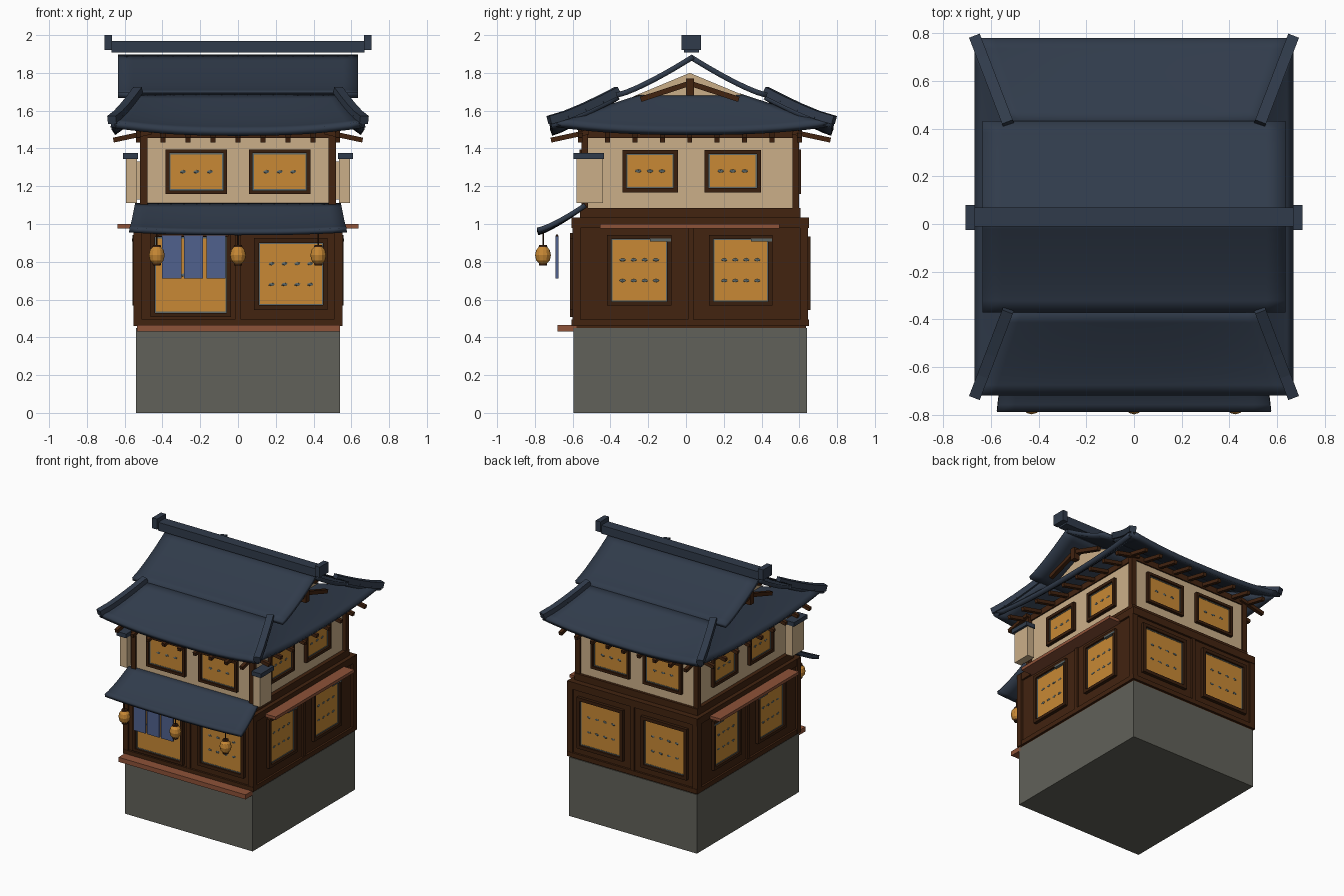
import bpy
import bmesh
from math import pi
from mathutils import Vector, Matrix

if "Cube" in bpy.data.objects:
    bpy.data.objects.remove(bpy.data.objects["Cube"])


def material(name, r, g, b):
    m = bpy.data.materials.new(name)
    m.use_nodes = True
    m.diffuse_color = (r, g, b, 1)
    m.node_tree.nodes["Principled BSDF"].inputs["Base Color"].default_value = (r, g, b, 1)
    return m


NAVY = material("navy tile", 0.03, 0.044, 0.07)
CREAM = material("cream plaster", 0.6, 0.43, 0.25)
BROWN = material("dark timber", 0.054, 0.017, 0.005)
FRAME = material("frame timber", 0.04, 0.013, 0.004)
GLOW = material("amber paper", 0.58, 0.25, 0.035)
STONE = material("grey stone", 0.12, 0.12, 0.1)
RED = material("red wood", 0.27, 0.085, 0.04)
BLUE = material("blue cloth", 0.08, 0.12, 0.27)
GREY = material("grey metal", 0.11, 0.14, 0.14)
CY = 0.025  # middle of the house front to back


def finish(name, bm, mat):
    me = bpy.data.meshes.new(name)
    bm.to_mesh(me)
    bm.free()
    me.materials.append(mat)
    ob = bpy.data.objects.new(name, me)
    bpy.context.collection.objects.link(ob)
    return ob


def add_box(bm, lo, hi):
    lo, hi = Vector(lo), Vector(hi)
    size = [abs(c) for c in hi - lo]
    bmesh.ops.create_cube(bm, size=1, matrix=Matrix.Translation((lo + hi) / 2) @ Matrix.Diagonal((*size, 1)))


def boxes(name, pairs, mat):
    bm = bmesh.new()
    for lo, hi in pairs:
        add_box(bm, lo, hi)
    return finish(name, bm, mat)


def beams(name, lines, w, h, mat):
    """Straight rectangular bars between pairs of points."""
    bm = bmesh.new()
    for p, q in lines:
        p, q = Vector(p), Vector(q)
        d = (q - p).normalized()
        side = d.cross(Vector((0, 0, 1))).normalized()
        rot = Matrix((side, d, side.cross(d))).transposed().to_4x4()
        bmesh.ops.create_cube(bm, size=1, matrix=Matrix.Translation((p + q) / 2) @ rot
                              @ Matrix.Diagonal((w, (q - p).length, h, 1)))
    return finish(name, bm, mat)


def sheet(name, point, thick, mat, nu=16, nv=8):
    """Curved roof slab from point(u in -1..1, v in 0..1)."""
    bm = bmesh.new()
    g = [[bm.verts.new(point(2 * i / nu - 1, j / nv)) for i in range(nu + 1)] for j in range(nv + 1)]
    for j in range(nv):
        for i in range(nu):
            bm.faces.new((g[j][i], g[j][i + 1], g[j + 1][i + 1], g[j + 1][i]))
    bm.normal_update()
    if sum(f.normal.z for f in bm.faces) < 0:
        bmesh.ops.reverse_faces(bm, faces=bm.faces[:])
    ob = finish(name, bm, mat)
    mod = ob.modifiers.new("thickness", "SOLIDIFY")
    mod.thickness, mod.offset = thick, -1
    for p in ob.data.polygons:
        p.use_smooth = True
    bpy.context.view_layer.objects.active = ob
    ob.select_set(True)
    bpy.ops.object.shade_smooth_by_angle()
    ob.select_set(False)
    return ob


def lerp(a, b, t):
    return a + (b - a) * t


# Stone base, step and lower storey
boxes("stone_base", [((-.54, -.595, 0), (.54, .64, .45))], STONE)
boxes("front_step", [((-.535, -.68, .43), (.54, -.58, .465))], RED)
boxes("lower_walls", [((-.535, -.59, .45), (.535, .635, 1.03))], BROWN)
corners = [(x, y) for x in (-.53, .53) for y in (-.58, .625)]
boxes("lower_posts", [((x - .022, y - .022, .46), (x + .022, y + .022, 1.03)) for x, y in corners]
      + [((-.015, -.602, .47), (.015, .647, 1.03)), ((-.547, CY - .015, .47), (.547, CY + .015, 1.03))], BROWN)
boxes("lower_beams", [((-.55, -.605, z0), (.55, .65, z1)) for z0, z1 in ((.46, .495), (.98, 1.035))], BROWN)
boxes("side_shelves", [((s * .53, -.455, .977), (s * .637, .495, 1.0)) for s in (-1, 1)], RED)

# Upper storey
boxes("belt_beam", [((-.52, -.56, 1.03), (.52, .605, 1.085))], BROWN)
boxes("upper_walls", [((-.49, -.54, 1.08), (.49, .585, 1.5))], CREAM)
corners = [(x, y) for x in (-.5, .5) for y in (-.535, .58)]
boxes("upper_posts", [((x - .02, y - .017, 1.085), (x + .02, y + .017, 1.5)) for x, y in corners], BROWN)
boxes("upper_plate", [((-.5, -.55, 1.455), (.5, .595, 1.5))], BROWN)

# Projecting wing walls with tiled caps
boxes("wing_walls", [((s * .535, -.58, 1.11), (s * .593, -.44, 1.345)) for s in (-1, 1)], CREAM)
boxes("wing_caps", [((s * .53, -.595, 1.343), (s * .61, -.434, 1.375)) for s in (-1, 1)], NAVY)
boxes("wing_ties", [((s * .48, -.535, 1.13), (s * .54, -.52, 1.33)) for s in (-1, 1)], CREAM)


def window(name, axis, wall, u0, u1, z0, z1, border, rows, cols):
    """Paper window on a wall plane: pane, thin trim, timber frame and lattice knots."""
    s = 1 if wall > 0 else -1

    def pt(u, d, z):
        return (wall + s * d, u, z) if axis == "x" else (u, wall + s * d, z)

    def ring(label, a, b, depth, mat):
        boxes(name + label, [(pt(u0 - b, -.01, z0 - b), pt(u0 - a, depth, z1 + b)),
                             (pt(u1 + a, -.01, z0 - b), pt(u1 + b, depth, z1 + b)),
                             (pt(u0 - a, -.01, z0 - b), pt(u1 + a, depth, z0 - a)),
                             (pt(u0 - a, -.01, z1 + a), pt(u1 + a, depth, z1 + b))], mat)

    boxes(name + "_pane", [(pt(u0, -.01, z0), pt(u1, .006, z1))], GLOW)
    ring("_trim", -.006, 0, .009, GREY)
    ring("_frame", 0, border, .024, FRAME)
    bm = bmesh.new()
    size = (.004, .018, .009) if axis == "x" else (.018, .004, .009)
    for r in range(rows):
        for c in range(cols):
            z = lerp(z0, z1, (r + 1) / (rows + 1))
            u = lerp(u0, u1, (c + 1) / (cols + 1))
            bmesh.ops.create_icosphere(bm, subdivisions=1, radius=1,
                                       matrix=Matrix.Translation(pt(u, .006, z)) @ Matrix.Diagonal((*size, 1)))
    finish(name + "_knots", bm, GREY)


# Windows on all four walls
window("front_door", "y", -.59, -.44, -.06, .53, .93, .022, 1, 4)
window("front_window", "y", -.59, .11, .45, .57, .9, .025, 2, 4)
for s, tag in ((-1, "right"), (1, "left")):
    a, b = sorted((s * .1, s * .44))
    window("back_lower_" + tag, "y", .635, a, b, .57, .91, .025, 2, 4)
    a, b = sorted((s * .078, s * .363))
    window("front_upper_" + tag, "y", -.54, a, b, 1.178, 1.375, .02, 1, 3)
    window("back_upper_" + tag, "y", .585, a, b, 1.178, 1.375, .02, 1, 3)
    for a, b, pos in ((-.395, -.1, "front"), (.145, .435, "back")):
        window(f"{tag}_lower_{pos}", "x", s * .535, a, b, .59, .92, .022, 2, 4)
        boxes(f"{tag}_{pos}_vent", [((s * .53, b - .09, .908), (s * .562, b + .02, .922))], GREY)
    for a, b, pos in ((-.315, -.065, "front"), (.12, .375, "back")):
        window(f"{tag}_upper_{pos}", "x", s * .49, a, b, 1.19, 1.37, .022, 1, 3)

# Main roof: lower skirt on four sides, upper gable on two
for s, tag in ((-1, "front"), (1, "back")):
    sheet(tag + "_skirt_roof", lambda u, v: (u * lerp(.67, .54, v), .03 + s * lerp(.75, .4, v),
          1.5 + .19 * v ** 1.2 + .045 * abs(u) ** 2.5 * (1 - v)), .035, NAVY)
    sheet(tag + "_gable_roof", lambda u, v: (u * .635, .03 + s * lerp(.402, 0, v),
          1.695 + .202 * v ** 1.25), .028, NAVY)
for s, tag in ((-1, "right"), (1, "left")):
    sheet(tag + "_skirt_roof", lambda u, v: (s * lerp(.67, .45, v), .03 + u * lerp(.75, .26, v),
          1.5 + .19 * v ** 1.1 + .045 * abs(u) ** 2.5 * (1 - v)), .035, NAVY)

# Hip ridges following the skirt curve
hips = []
for sx in (-1, 1):
    for sy in (-1, 1):
        pts = [(sx * lerp(.668, .528, v), .03 + sy * lerp(.755, .39, v),
                1.55 + .19 * v ** 1.2 - .035 * v) for v in (0, .25, .5, .75, 1)]
        hips += list(zip(pts, pts[1:]))
beams("hip_ridges", hips, .048, .045, NAVY)

# Ridge beam and its end blocks
boxes("ridge_beam", [((-.67, -.01, 1.907), (.67, .07, 1.97))], NAVY)
boxes("ridge_ends", [((s * .667, -.025, 1.92), (s * .708, .08, 2.0)) for s in (-1, 1)], NAVY)

# Gable walls, braces and king posts
for s, tag in ((-1, "right"), (1, "left")):
    bm = bmesh.new()
    tri = [bm.verts.new((s * .44, y, z)) for y, z in ((-.28, 1.675), (.32, 1.675), (.02, 1.8))]
    ext = bmesh.ops.extrude_face_region(bm, geom=[bm.faces.new(tri)])["geom"]
    bmesh.ops.translate(bm, vec=(s * .02, 0, 0), verts=[e for e in ext if isinstance(e, bmesh.types.BMVert)])
    bmesh.ops.recalc_face_normals(bm, faces=bm.faces[:])
    finish(tag + "_gable_wall", bm, CREAM)
beams("gable_braces", [((s * .55, .02, 1.745), (s * .55, .02 + t * .26, 1.66))
                       for s in (-1, 1) for t in (-1, 1)], .03, .028, BROWN)
boxes("king_posts", [((s * .53, 0, 1.68), (s * .575, .042, 1.77)) for s in (-1, 1)], BROWN)

# Rafters under the eaves
rafters = []
for s in (-1, 1):
    for i in range(-4, 5):
        rafters.append(((i * .132, CY + s * .54, 1.487), (i * .132, CY + s * .74, 1.444)))
        y = .02 + i * .145
        rafters.append(((s * .46, y, 1.487), (s * .66, y, 1.444)))
beams("rafters", rafters, .026, .026, BROWN)

# Front awning
sheet("front_awning", lambda u, v: (u * lerp(.575, .545, v), lerp(-.79, -.54, v),
      .965 + .145 * v ** 1.25 + .015 * abs(u) ** 2.5 * (1 - v)), .026, NAVY)

# Cloth door curtain and rod
boxes("door_curtain", [((x, -.69, .712), (x + .102, -.676, .94)) for x in (-.402, -.286, -.168)], BLUE)
boxes("curtain_rod", [((-.42, -.688, .935), (-.05, -.678, .945))], BROWN)

# Hanging lanterns
profile = ((.02, -.045), (.036, -.028), (.042, 0), (.036, .028), (.02, .045))
for x, tag in ((-.43, "right"), (0, "middle"), (.425, "left")):
    parts = {"paper": (bmesh.new(), GLOW), "caps": (bmesh.new(), FRAME)}
    rings = list(zip(profile, profile[1:]))
    for part, segs in (("paper", rings), ("caps", [((.023, .043), (.02, .055)), ((.02, -.055), (.023, -.043)),
                                                   ((.004, .05), (.004, .125))])):
        bm, mat = parts[part]
        for (r0, z0), (r1, z1) in segs:
            bmesh.ops.create_cone(bm, segments=12, cap_ends=part == "caps", radius1=r0, radius2=r1, depth=z1 - z0,
                                  matrix=Matrix.Translation((x, -.757, .835 + (z0 + z1) / 2)))
        finish(f"{tag}_lantern_{part}", bm, mat)
